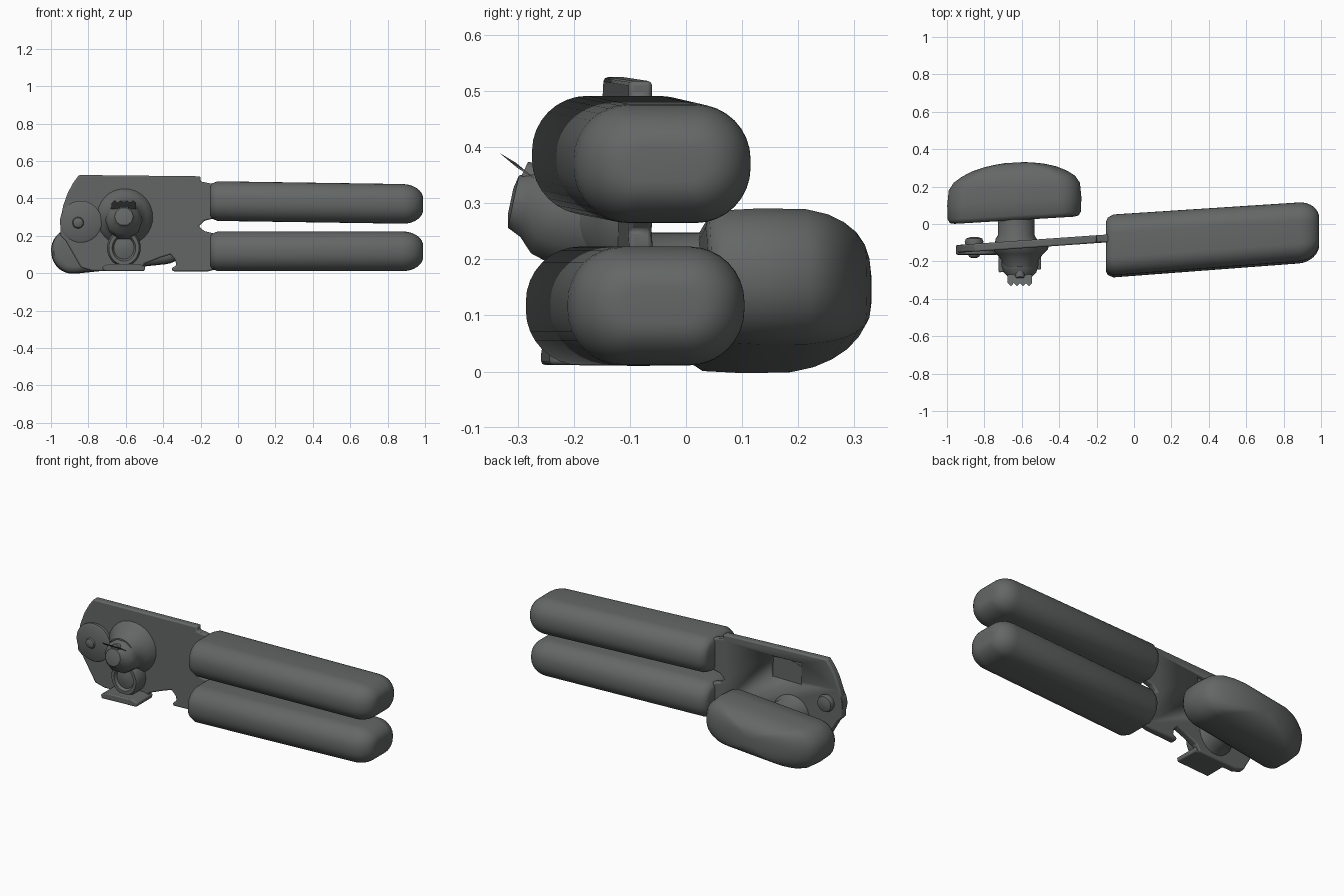
import bpy, bmesh, math
from mathutils import Matrix, Vector

cube = bpy.data.objects.get("Cube")
if cube:
    bpy.data.objects.remove(cube)

metal = bpy.data.materials.new("dark grey")
metal.use_nodes = True
COLOUR = (0.125, 0.135, 0.13, 1)
metal.diffuse_color = COLOUR
metal.node_tree.nodes["Principled BSDF"].inputs["Base Color"].default_value = COLOUR

SLOPE = 0.07  # the tool runs slightly askew in plan


def skew(p):
    return Vector((p[0], p[1] + SLOPE * (p[0] + 0.6), p[2]))


def finish(name, bm, bevel=0, angle=40):
    bmesh.ops.recalc_face_normals(bm, faces=bm.faces)
    mesh = bpy.data.meshes.new(name)
    bm.to_mesh(mesh)
    bm.free()
    mesh.materials.append(metal)
    ob = bpy.data.objects.new(name, mesh)
    bpy.context.collection.objects.link(ob)
    if bevel:
        mod = ob.modifiers.new("soft edges", "BEVEL")
        mod.width, mod.segments = bevel, 2
    bpy.ops.object.select_all(action="DESELECT")
    ob.select_set(True)
    bpy.context.view_layer.objects.active = ob
    bpy.ops.object.shade_smooth_by_angle(angle=math.radians(angle))
    return ob


def stadium(a, b, r, n=8):
    """Rounded rectangle with half sizes a, b and corner radius r."""
    pts = []
    for k, (sx, sy) in enumerate(((1, 1), (-1, 1), (-1, -1), (1, -1))):
        for i in range(n + 1):
            t = (k + i / n) * math.pi / 2
            pts.append((sx * (a - r) + r * math.cos(t), sy * (b - r) + r * math.sin(t)))
    return pts


def loft(name, rings, angle=50):
    bm = bmesh.new()
    loops = [[bm.verts.new(p) for p in ring] for ring in rings]
    for lo, hi in zip(loops, loops[1:]):
        for i in range(len(lo)):
            j = (i + 1) % len(lo)
            bm.faces.new((lo[i], lo[j], hi[j], hi[i]))
    bm.faces.new(loops[0])
    bm.faces.new(loops[-1])
    return finish(name, bm, angle=angle)


def plate(name, outline, y0, y1, bevel=0.008):
    bm = bmesh.new()
    face = bm.faces.new([bm.verts.new(skew((x, y0, z))) for x, z in outline])
    ext = bmesh.ops.extrude_face_region(bm, geom=[face])
    moved = [v for v in ext["geom"] if isinstance(v, bmesh.types.BMVert)]
    bmesh.ops.translate(bm, verts=moved, vec=(0, y1 - y0, 0))
    return finish(name, bm, bevel)


def turned(name, centre, profile, tilt=0, squash=1, n=32):
    """Revolved part about a front-back axis; profile is (y, radius)."""
    rot = Matrix.Rotation(tilt, 3, "X")
    rings = []
    for y, r in profile:
        ring = []
        for i in range(n):
            t = 2 * math.pi * i / n
            ring.append(Vector(centre) + rot @ Vector((squash * r * math.cos(t), y, r * math.sin(t))))
        rings.append(ring)
    return loft(name, rings, 40)


# Two long padded handles: blunt inner end, fully rounded outer end
def handle(name, y, z_in, z_out, half):
    rings = []
    ends = [(-0.15, 0.035), (-0.14, 0.015), (-0.11, 0)]
    ends += [(0.88 + 0.11 * math.sin(t), 0.09 * (1 - math.cos(t)))
             for t in (i * math.pi / 16 for i in range(9))]
    for x, inset in ends:
        f = (x + 0.15) / 1.14
        a, b = 0.163 - 0.006 * f - inset, half - inset * 0.85
        z = z_in + (z_out - z_in) * f
        rings.append([skew((x, y + p, z + q)) for p, q in stadium(a, b, min(a, b) * 0.93)])
    return loft(name, rings)


handle("upper_handle", -0.146, 0.386, 0.369, 0.106)
handle("lower_handle", -0.157, 0.117, 0.117, 0.106)

# Flat body with necks into the handles and the bottle hook
body = plate("body_plate", [
    (-0.85, 0.525), (-0.20, 0.518), (-0.20, 0.49), (-0.12, 0.475), (-0.12, 0.295),
    (-0.18, 0.28), (-0.21, 0.25), (-0.18, 0.225), (-0.12, 0.21), (-0.12, 0.02),
    (-0.16, 0.01), (-0.35, 0.01), (-0.355, 0.028), (-0.33, 0.04), (-0.335, 0.07),
    (-0.36, 0.10), (-0.41, 0.085), (-0.50, 0.05), (-0.52, 0.012), (-0.78, 0.012),
    (-0.84, 0.03), (-0.92, 0.17), (-0.95, 0.20), (-0.95, 0.28), (-0.935, 0.36),
    (-0.91, 0.43), (-0.88, 0.485)], -0.13, -0.088)

# Rectangular recess pressed into the back
bm = bmesh.new()
bmesh.ops.create_cube(bm, size=1, matrix=Matrix.Translation((-0.6, -0.08, 0.40)) @ Matrix.Diagonal((0.19, 0.044, 0.13, 1)))
cutter = finish("recess_cutter", bm)
cutter.hide_render = True
cutter.hide_set(True)
cut = body.modifiers.new("recess", "BOOLEAN")
cut.object, cut.operation, cut.solver = cutter, "DIFFERENCE", "EXACT"

# Pivot lobe and rivet
turned("pivot_lobe", (-0.84, -0.145, 0.275), [(-0.022, 0.10), (-0.015, 0.112), (0.03, 0.112)])
turned("pivot_rivet", (-0.855, -0.13, 0.27),
       [(-0.052, 0.012), (-0.046, 0.026), (-0.03, 0.034), (0.035, 0.05), (0.052, 0.044), (0.06, 0.02)])

# Turning key: long rounded grip, domed towards the back
tilt = Matrix.Rotation(math.radians(-6), 3, "Y")
key_rings = []
for y, a, b in ((0.02, 0.32, 0.085), (0.025, 0.345, 0.105), (0.045, 0.357, 0.118),
                (0.12, 0.36, 0.122), (0.20, 0.352, 0.121), (0.24, 0.325, 0.114),
                (0.27, 0.28, 0.104), (0.295, 0.225, 0.09), (0.313, 0.16, 0.073),
                (0.323, 0.10, 0.055), (0.328, 0.05, 0.03)):
    ring = []
    for p, q in stadium(a, b, b * 0.95):
        v = tilt @ Vector((p, 0, q))
        ring.append((-0.64 + v.x, y + 0.06 * v.x, 0.144 + v.z))
    key_rings.append(ring)
loft("turning_key", key_rings)
turned("key_shaft", (-0.63, 0, 0.15), [(-0.11, 0.115), (-0.08, 0.11), (-0.06, 0.098), (0.05, 0.098)])

# Cutter boss swelling out of the body, then the angled cutter head
turned("cutter_boss", (-0.61, -0.12, 0.30),
       [(0.02, 0.16), (-0.015, 0.15), (-0.04, 0.125), (-0.07, 0.10), (-0.11, 0.085)])
turned("cutter_head", (-0.61, -0.20, 0.28),
       [(0.06, 0.095), (-0.02, 0.10), (-0.06, 0.088), (-0.085, 0.062), (-0.11, 0.05), (-0.115, 0.025)],
       tilt=math.radians(-12), n=10)

# Small toothed crest above the cutter
crest = [(-0.675, 0.362), (-0.545, 0.362)]
for i in range(9):
    crest.append((-0.545 - i * 0.13 / 8, 0.39 if i % 2 else 0.376))
bm = bmesh.new()
face = bm.faces.new([bm.verts.new((x, -0.333 + (0.39 - z) * 1.2, z)) for x, z in crest])
ext = bmesh.ops.extrude_face_region(bm, geom=[face])
bmesh.ops.translate(bm, verts=[v for v in ext["geom"] if isinstance(v, bmesh.types.BMVert)], vec=(0, 0.03, -0.018))
finish("toothed_crest", bm)
turned("crest_stem", (-0.61, -0.25, 0.335), [(0.03, 0.04), (-0.045, 0.022)], tilt=math.radians(-25), n=12)

# Feed wheel with raised rim, and the guide ledge beneath it
turned("feed_wheel", (-0.61, -0.13, 0.135),
       [(0.02, 0.10), (-0.06, 0.10), (-0.075, 0.09), (-0.075, 0.07), (-0.06, 0.06), (-0.07, 0.02)], squash=0.9)
plate("guide_ledge", [(-0.72, 0.012), (-0.50, 0.012), (-0.495, 0.035), (-0.53, 0.05),
                      (-0.69, 0.05), (-0.725, 0.035)], -0.25, -0.10, 0.006)
